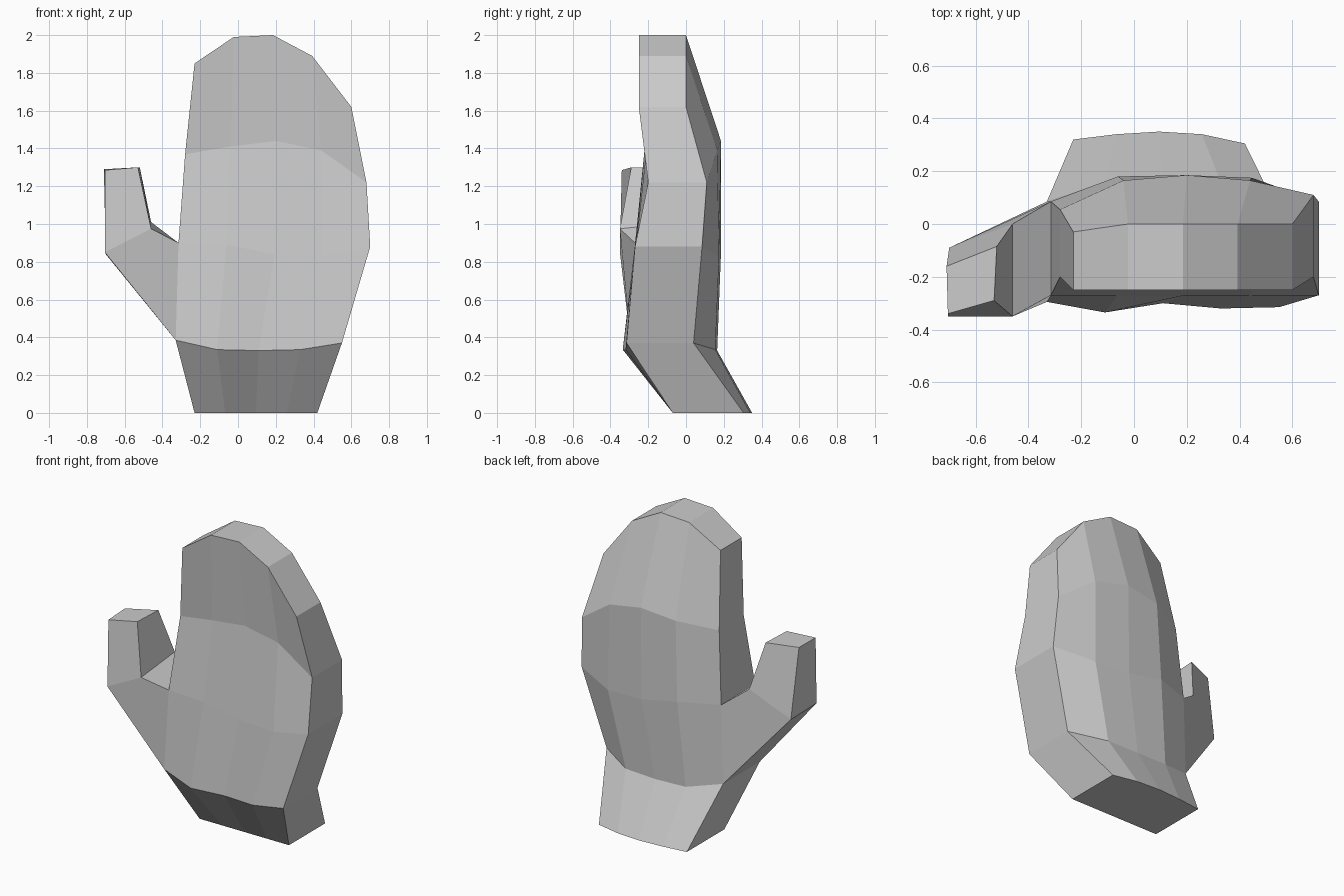
import bpy, bmesh

if "Cube" in bpy.data.objects:
    bpy.data.objects.remove(bpy.data.objects["Cube"])

N = 5  # points across the hand in each row

# Rows: x left, x right, heights across, front y across, back y across
rows = [
    (-0.23, 0.42, (0, 0, 0, 0, 0), (-.07, -.07, -.07, -.07, -.07), (.32, .34, .35, .34, .305)),
    (-0.33, 0.55, (.385, .335, .33, .335, .37), (-.295, -.335, -.30, -.32, -.315), (.085, .16, .165, .155, .04)),
    (-0.315, 0.70, (.90, .89, .84, .83, .88), (-.27, -.27, -.27, -.27, -.27), (.085, .18, .185, .175, .085)),
    (-0.28, 0.68, (1.37, 1.41, 1.44, 1.39, 1.22), (-.20, -.21, -.215, -.21, -.20), (.055, .165, .185, .165, .11)),
    (-0.23, 0.60, (1.85, 1.99, 2.0, 1.89, 1.62), (-.25, -.25, -.25, -.25, -.25), (-.03, 0, 0, 0, 0)),
]

bm = bmesh.new()


def bridge(a, b, skip=()):
    """Join two closed loops with quads."""
    n = len(a)
    for i in range(n):
        if i not in skip:
            j = (i + 1) % n
            bm.faces.new((a[i], a[j], b[j], b[i]))


# Hand: closed rings running along the front, then back along the rear
rings = []
for xl, xr, zs, fy, by in rows:
    xs = [xl + (xr - xl) * i / (N - 1) for i in range(N)]
    front = [bm.verts.new(p) for p in zip(xs, fy, zs)]
    back = [bm.verts.new(p) for p in zip(xs, by, zs)]
    rings.append(front + back[::-1])

LEFT = 2 * N - 1  # side quad where the thumb grows out
for k in range(len(rings) - 1):
    bridge(rings[k], rings[k + 1], skip=(LEFT,) if k == 1 else ())

# Cuff end and finger end, closed with strips
for ring in (rings[0], rings[-1]):
    for i in range(N - 1):
        bm.faces.new((ring[i], ring[i + 1], ring[LEFT - i - 1], ring[LEFT - i]))

# Thumb: opening, bend and tip sections (lower back, lower front, upper front, upper back)
root = [rings[1][LEFT], rings[1][0], rings[2][0], rings[2][LEFT]]
bend = [bm.verts.new(p) for p in
        ((-.70, -.09, .84), (-.705, -.35, .85), (-.46, -.35, .975), (-.46, 0, 1.01))]
tip = [bm.verts.new(p) for p in
       ((-.71, -.16, 1.29), (-.705, -.34, 1.285), (-.53, -.29, 1.30), (-.52, -.085, 1.30))]
bridge(root, bend)
bridge(bend, tip)
bm.faces.new(tip)

bmesh.ops.recalc_face_normals(bm, faces=bm.faces[:])
mesh = bpy.data.meshes.new("mitten")
bm.to_mesh(mesh)
bm.free()
mitten = bpy.data.objects.new("mitten", mesh)
bpy.context.collection.objects.link(mitten)
